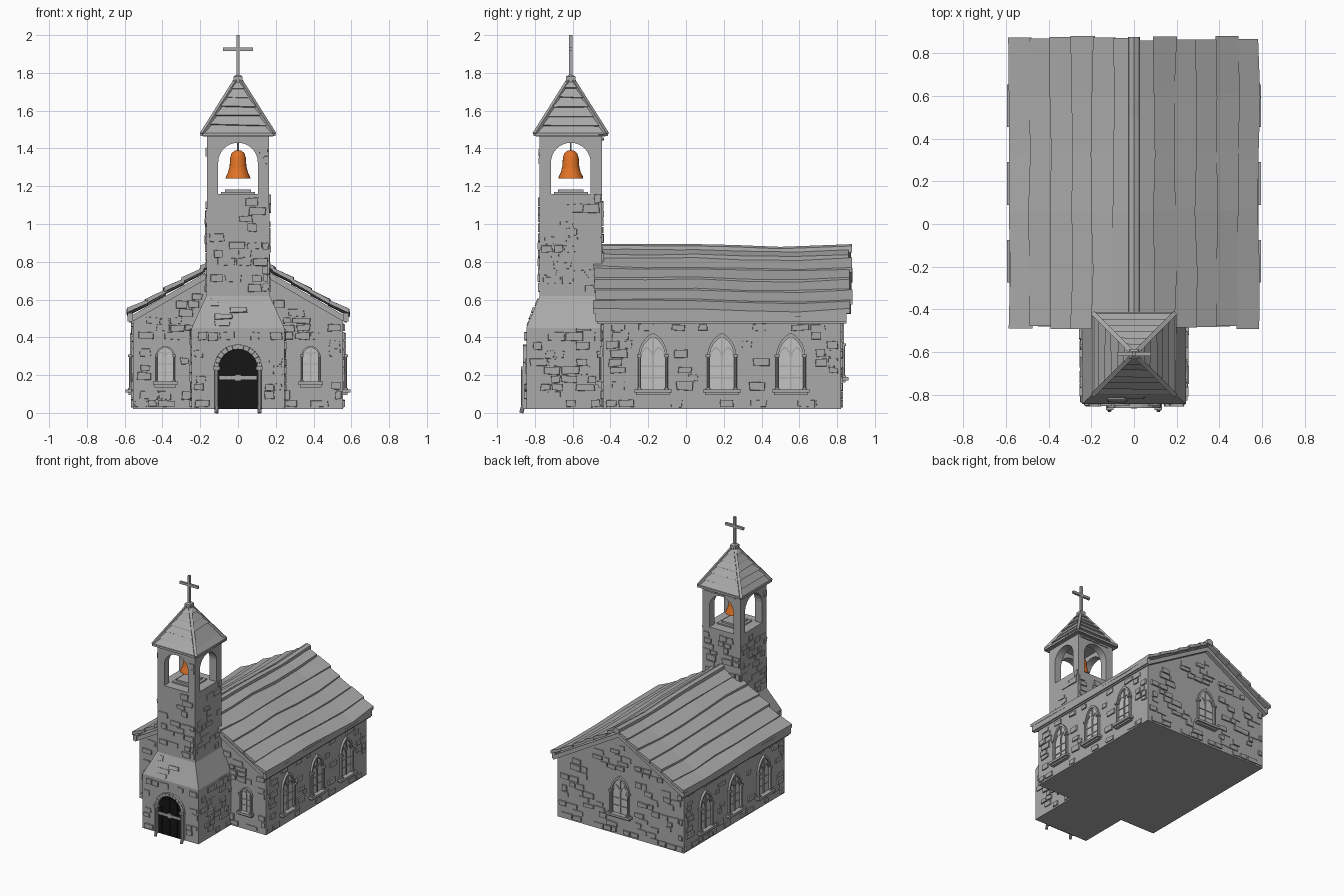
import bpy, bmesh, math, random
from mathutils import Matrix, Vector

random.seed(4)
if "Cube" in bpy.data.objects:
    bpy.data.objects.remove(bpy.data.objects["Cube"])

def material(name, rgb):
    m = bpy.data.materials.new(name)
    m.use_nodes = True
    m.diffuse_color = (*rgb, 1)
    m.node_tree.nodes["Principled BSDF"].inputs["Base Color"].default_value = (*rgb, 1)
    return m

GREY = material("stone grey", (0.4, 0.4, 0.4))
PANE = material("pale pane grey", (0.55, 0.55, 0.55))
BLACK = material("door black", (0.008, 0.008, 0.008))
ORANGE = material("bell orange", (0.75, 0.17, 0.02))
CY = -0.61          # tower centre line
RIDGE, SLOPE = 0.875, 0.576
rnd = random.uniform

def finish(name, bm, mat=GREY):
    bmesh.ops.recalc_face_normals(bm, faces=bm.faces)
    me = bpy.data.meshes.new(name)
    bm.to_mesh(me)
    bm.free()
    me.materials.append(mat)
    ob = bpy.data.objects.new(name, me)
    bpy.context.collection.objects.link(ob)
    return ob

def frame(origin, u, n):
    """Local x runs along the wall, y up it and z out of it."""
    u, n = Vector(u).normalized(), Vector(n).normalized()
    m = Matrix((u, n.cross(u), n)).transposed().to_4x4()
    m.translation = origin
    return m

def loft(bm, rings):
    rows = [[bm.verts.new(p) for p in r] for r in rings]
    k = len(rows[0])
    for a, b in zip(rows, rows[1:]):
        for i in range(k):
            bm.faces.new((a[i], a[(i + 1) % k], b[(i + 1) % k], b[i]))
    bm.faces.new(rows[0][::-1])
    bm.faces.new(rows[-1])

def prism(bm, m, pts, d0, d1, shrink=1.0):
    cx = sum(p[0] for p in pts) / len(pts)
    cy = sum(p[1] for p in pts) / len(pts)
    top = [(cx + (x - cx) * shrink, cy + (y - cy) * shrink) for x, y in pts]
    loft(bm, [[m @ Vector((x, y, d0)) for x, y in pts], [m @ Vector((x, y, d1)) for x, y in top]])

def rect(x0, x1, y0, y1):
    return [(x0, y0), (x1, y0), (x1, y1), (x0, y1)]

def beam(bm, a, b, w, sides=4):
    a, b = Vector(a), Vector(b)
    q = (b - a).to_track_quat('Z', 'Y')
    ang = [math.tau * (i + .5) / sides for i in range(sides)]
    loft(bm, [[p + q @ Vector((w * math.cos(t), w * math.sin(t), 0)) for t in ang] for p in (a, b)])

def arch(w, base, spring, k=0.0, n=6):
    """Arch outline from left foot to right foot; k = 0 is round, larger is pointed."""
    r, c = w * (1 + k), w * k
    end = math.acos(c / r)
    right = [(r * math.cos(end * i / n) - c, spring + r * math.sin(end * i / n)) for i in range(n + 1)]
    left = [(-x, y) for x, y in right[:-1]]
    return [(-w, base)] + left + right[::-1] + [(w, base)]

def band(bm, m, outer, inner, d0, d1, shrink=1.0):
    for i in range(len(outer) - 1):
        prism(bm, m, [outer[i], outer[i + 1], inner[i + 1], inner[i]], d0, d1, shrink)

def stones(name, m, w, z0, z1, ok=lambda x, y: True, density=0.5):
    """Irregular raised blocks laid in courses over one wall."""
    bm = bmesh.new()
    z = z0
    while z < z1 - 0.02:
        h = min(rnd(0.036, 0.052), z1 - z)
        x = -w + rnd(0, 0.04)
        while x < w - 0.03:
            l = min(rnd(0.045, 0.105), w - x)
            pts = rect(x, x + l - 0.006, z + 0.002, z + h - 0.004)
            if random.random() < density and all(ok(*p) for p in pts):
                pts = [(px + rnd(-.004, .004), py + rnd(-.004, .004)) for px, py in pts]
                prism(bm, m, pts, -0.004, rnd(0.005, 0.012), 0.93)
            x += l
        z += h
    finish(name, bm)

def window(name, m, w, base, spring, k):
    pane, trim = bmesh.new(), bmesh.new()
    t = w * 0.17
    outer, inner = arch(w, base, spring, k), arch(w - t, base, spring, k)
    top = max(p[1] for p in inner)
    prism(pane, m, inner, -0.005, 0.003)
    band(trim, m, outer, inner, -0.005, 0.016)
    prism(trim, m, rect(-t / 3, t / 3, base, top), 0, 0.01)
    for f in (0.35, 0.7):
        z = base + (spring - base) * f
        prism(trim, m, rect(-w + t, w - t, z - t / 4, z + t / 4), 0, 0.008)
    for s in (-1, 1):   # paired lights with curved tracery, side shafts and caps
        o = s * (w - t) / 2
        a = [(x + o, y) for x, y in arch(w / 2 - t / 2, spring, spring, k, 3)]
        b = [(x + o, y) for x, y in arch(w / 2 - t, spring, spring, k, 3)]
        band(trim, m, a, b, 0, 0.009)
        x = s * (w - t / 3)
        beam(trim, m @ Vector((x, base, 0.015)), m @ Vector((x, spring, 0.015)), t * 0.6, 8)
        for z in (base, spring):
            prism(trim, m, rect(x - t, x + t, z - 0.005, z + 0.008), 0, 0.028)
    prism(trim, m, rect(-w * 1.3, w * 1.3, base - 0.018, base), -0.005, 0.04)
    prism(trim, m, rect(-w * 1.15, w * 1.15, base - 0.03, base - 0.018), -0.005, 0.025)
    finish(name + "_panes", pane, PANE)
    finish(name + "_frame", trim)

def clear_of(spots):
    return lambda x, y: not any(abs(x - c) < r and lo < y < hi for c, r, lo, hi in spots)

# Nave body
bm = bmesh.new()
gable = [(-.555, .02), (.555, .02), (.555, .5), (0, .815), (-.555, .5)]
prism(bm, frame((0, -.44, 0), (1, 0, 0), (0, -1, 0)), gable, -1.26, 0)
finish("nave_walls", bm)
front = frame((0, -.44, 0), (1, 0, 0), (0, -1, 0))
back = frame((0, .82, 0), (-1, 0, 0), (0, 1, 0))
under = lambda x, y: y < .79 - abs(x) * SLOPE
fc = clear_of([(s * .385, .075, .12, .37) for s in (-1, 1)])
stones("front_stones", front, .55, .03, .8, lambda x, y: abs(x) > .18 and under(x, y) and fc(x, y))
bc = clear_of([(0, .12, .14, .49)])
stones("back_stones", back, .55, .03, .8, lambda x, y: under(x, y) and bc(x, y))
window("back_window", back, .08, .19, .36, .8)
for s, side in ((1, "left"), (-1, "right")):
    m = frame((s * .555, .19, 0), (0, s, 0), (s, 0, 0))
    spots = [-.365, 0, .365]
    stones(side + "_wall_stones", m, .62, .03, .48, clear_of([(c, .105, .08, .43) for c in spots]))
    for c, label in zip(spots, "abc"):
        window(f"{side}_window_{label}", m @ Matrix.Translation((c, 0, 0)), .077, .125, .3, .8)
    window(side + "_front_window", front @ Matrix.Translation((s * .385, 0, 0)), .05, .165, .3, 0.1)

# Nave roof: deck, eave beams, lapped boards and ridge
bm = bmesh.new()
for s in (1, -1):
    deck = [(0, .805), (s * .575, .805 - .575 * SLOPE), (s * .575, .84 - .575 * SLOPE), (0, .84)]
    prism(bm, front, deck, -1.29, .03)
    prism(bm, front, rect(s * .57 - .014, s * .57 + .014, .485, .53), -1.29, .04)
finish("roof_deck", bm)
sag = lambda y: -.016 * math.exp(-((y - .5) / .25) ** 2)
bm = bmesh.new()
for s in (1, -1):
    for i in range(6):
        x0, x1 = max(.098 * i - .012, 0), .098 * (i + 1)
        y0, y1 = -.485 + rnd(-.012, .008), .87 + rnd(-.01, .012)
        lift, rings = rnd(.008, .02), []
        for j in range(6):
            y = y0 + (y1 - y0) * j / 5
            a, b = x0 + rnd(-.003, .003), x1 + rnd(-.009, .007)
            za, zb = RIDGE - a * SLOPE + sag(y), RIDGE - b * SLOPE + lift + sag(y) + rnd(-.004, .004)
            rings.append([(s * a, y, za - .02), (s * b, y, zb - .026), (s * b, y, zb), (s * a, y, za)])
        loft(bm, rings)
finish("roof_boards", bm)
bm = bmesh.new()
loft(bm, [[(x, y, z + sag(y)) for x, z in ((-.028, .85), (.028, .85), (.024, .885), (0, .895), (-.024, .885))]
          for y in (-.47, 0, .25, .5, .7, .878)])
finish("roof_ridge", bm)

# Tower base, sloped shoulder and shaft
bm = bmesh.new()
def ring(w, y0, y1, z):
    return [(-w, y0, z), (w, y0, z), (w, y1, z), (-w, y1, z)]
loft(bm, [ring(.245, -.845, -.4, .02), ring(.245, -.845, -.4, .45),
          ring(.168, CY - .165, CY + .165, .62), ring(.165, CY - .165, CY + .165, 1.16)])
finish("tower_body", bm)
base = frame((0, -.845, 0), (1, 0, 0), (0, -1, 0))
stones("tower_base_front_stones", base, .24, .03, .45, clear_of([(0, .135, 0, .37)]))
slope = frame((0, -.845, .45), (1, 0, 0), (0, -.17, .07))
stones("shoulder_stones", slope, .23, .01, .17, lambda x, y: abs(x) < .23 - y * .42, .2)
for s, side in ((1, "left"), (-1, "right")):
    stones(side + "_base_stones", frame((s * .245, -.64, 0), (0, s, 0), (s, 0, 0)), .2, .03, .45)

# Shaft stones and open arched belfry, repeated on four sides
bm = bmesh.new()
opening = arch(.105, 1.16, 1.325, 0, 8)
wall = [(-.165, 1.16)] + opening + [(.165, 1.16), (.165, 1.47), (-.165, 1.47)]
trim = clear_of([(0, .112, 1.15, 1.44)])
tower_faces = []
for q in range(4):
    d = Vector((round(math.sin(q * math.pi / 2)), -round(math.cos(q * math.pi / 2)), 0))
    u = Vector((-d.y, d.x, 0))
    tower_faces.append((d, u))
    m = frame(Vector((0, CY, 0)) + d * .165, u, d)
    prism(bm, m, wall, -.06, 0)
    stones(f"shaft_stones_{q}", m, .165, .64, 1.46, trim, .55)
finish("belfry_arches", bm)
bm = bmesh.new()
for w, z0, z1 in ((.09, 1.155, 1.17), (.068, 1.17, 1.183)):
    loft(bm, [ring(w, CY - w, CY + w, z) for z in (z0, z1)])
finish("belfry_plinth", bm)

# Bell and hanger
bm = bmesh.new()
profile = [(.066, 1.24), (.064, 1.252), (.052, 1.275), (.044, 1.31), (.042, 1.35), (.034, 1.375), (.015, 1.39)]
loft(bm, [[(r * math.cos(math.tau * i / 20), CY + r * math.sin(math.tau * i / 20), z) for i in range(20)]
          for r, z in profile])
bell = finish("bell", bm, ORANGE)
bpy.context.view_layer.objects.active = bell
bell.select_set(True)
bpy.ops.object.shade_smooth_by_angle(angle=math.radians(50))
bm = bmesh.new()
beam(bm, (0, CY, 1.385), (0, CY, 1.46), .005, 6)
finish("bell_rod", bm)

# Tower roof with lapped boards, hips and eave trim
bm = bmesh.new()
H, W = .31, .185
loft(bm, [ring(w, CY - w, CY + w, z) for w, z in ((W, 1.462), (W, 1.475), (.012, 1.77))])
for d, u in tower_faces:
    m = frame(Vector((0, CY, 1.47)) + d * W, u, d * H + Vector((0, 0, W)))
    L = math.hypot(H, W)
    for i in range(6):
        a, b = L * i / 6.3, L * (i + 1) / 6.3 - .004
        wa, wb = W * (1 - a / L), W * (1 - b / L)
        lo, hi = rnd(.008, .014), .003
        pts = ((-wa, a + rnd(-.005, .005)), (wa, a + rnd(-.005, .005)), (wb, b), (-wb, b))
        loft(bm, [[m @ Vector((x, y, 0)) for x, y in pts],
                  [m @ Vector((x, y, lo if k < 2 else hi)) for k, (x, y) in enumerate(pts)]])
    c = (d + u) * (W + .004)
    beam(bm, Vector((0, CY, 1.475)) + c, (0, CY, 1.775), .015)
    beam(bm, Vector((0, CY, 1.474)) + c, Vector((0, CY, 1.474)) + (d - u) * (W + .004), .012)
finish("tower_roof", bm)

# Cap and cross
bm = bmesh.new()
loft(bm, [ring(w, CY - w, CY + w, z) for w, z in ((.024, 1.75), (.024, 1.78), (.012, 1.79))])
loft(bm, [ring(.009, CY - .009, CY + .009, z) for z in (1.78, 2.0)])
loft(bm, [ring(.08, CY - .009, CY + .009, z) for z in (1.916, 1.935)])
finish("roof_cross", bm)

# Door: planks, iron bars, stone arch and slim posts
bm = bmesh.new()
prism(bm, base, arch(.105, .02, .235, 0, 8), -.004, .003)
for i in range(6):
    x = -.1 + i * .0335
    top = .23 + math.sqrt(max(.1 ** 2 - max(abs(x), abs(x + .031)) ** 2, 0))
    prism(bm, base, rect(x, x + .031, .025, top), 0, .01)
finish("door_planks", bm, BLACK)
bm = bmesh.new()
prism(bm, base, rect(-.1, .1, .177, .195), 0, .016)
prism(bm, base, rect(-.015, .015, .168, .204), 0, .02)
band(bm, base, arch(.128, .02, .235, 0, 6), arch(.102, .02, .235, 0, 6), -.004, .018, .95)
for s in (-1, 1):
    beam(bm, (s * .113, -.863, .03), (s * .113, -.863, .235), .011, 8)
    beam(bm, (s * .115, -.872, 0), (s * .113, -.863, .035), .011, 8)
    prism(bm, base, rect(s * .113 - .018, s * .113 + .018, .228, .245), 0, .028)
finish("door_surround", bm)
